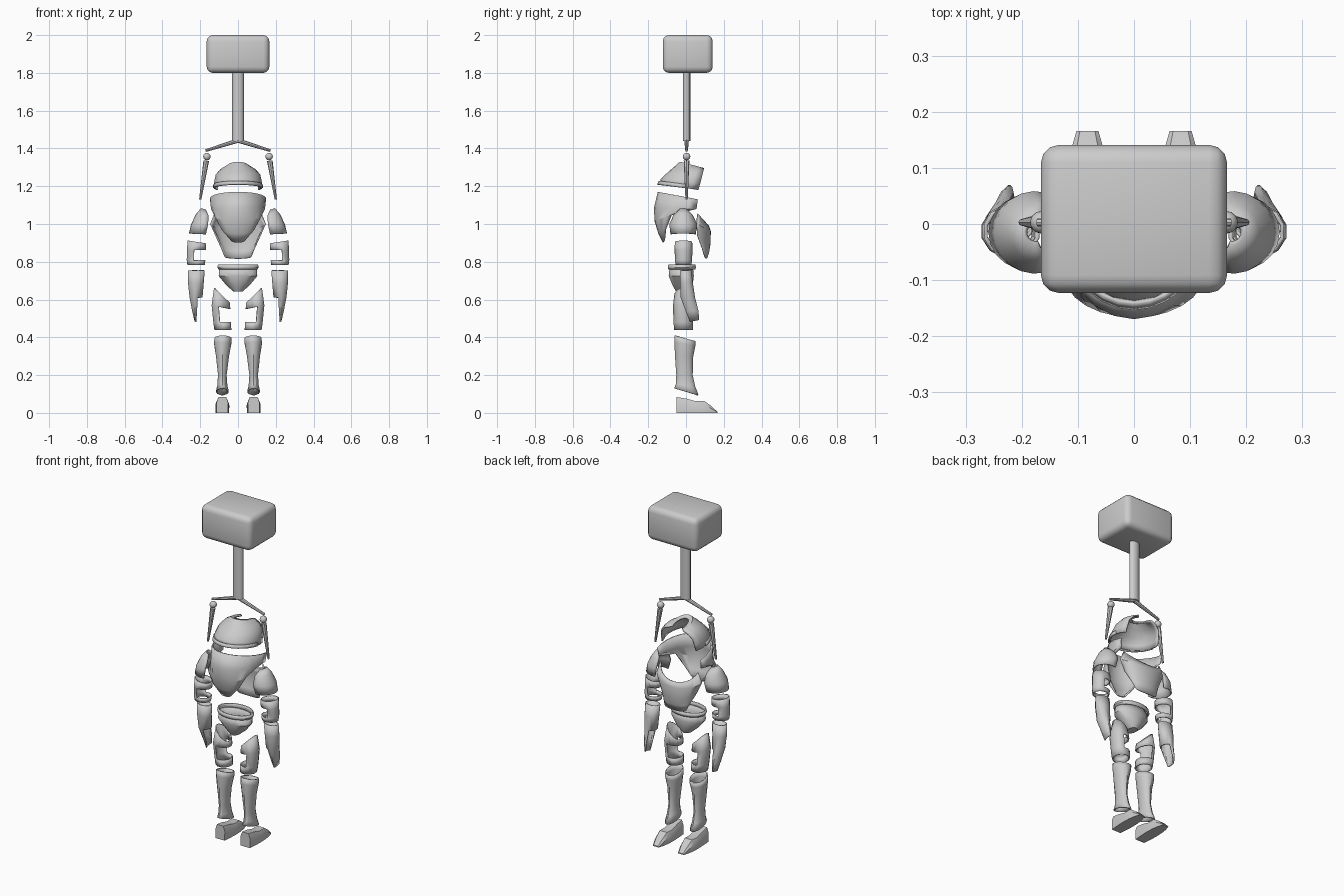
import bpy, bmesh
from math import sin, cos, pi, radians
from mathutils import Vector, Matrix


def finish(name, bm, thick=0.0, mirror=False, angle=32):
    bmesh.ops.recalc_face_normals(bm, faces=bm.faces)
    me = bpy.data.meshes.new(name)
    bm.to_mesh(me)
    bm.free()
    ob = bpy.data.objects.new(name, me)
    bpy.context.collection.objects.link(ob)
    if thick:
        m = ob.modifiers.new("thickness", 'SOLIDIFY')
        m.thickness, m.offset = thick, -0.6
    if mirror:
        m = ob.modifiers.new("mirror", 'MIRROR')
        m.use_mirror_merge = False
    bpy.ops.object.select_all(action='DESELECT')
    ob.select_set(True)
    bpy.context.view_layer.objects.active = ob
    bpy.ops.object.shade_smooth_by_angle(angle=radians(angle))
    return ob


def grid(rows, closed, skip=None, cap=(False, False)):
    """Skin rows of points; skip(row, segment) leaves an opening."""
    bm = bmesh.new()
    vs = [[bm.verts.new(p) for p in r] for r in rows]
    n = len(vs[0])
    for i in range(len(vs) - 1):
        for j in range(n if closed else n - 1):
            if skip and skip(i, j):
                continue
            k = (j + 1) % n
            bm.faces.new((vs[i][j], vs[i][k], vs[i + 1][k], vs[i + 1][j]))
    for use, r in zip(cap, (vs[0], vs[-1])):
        if use:
            bm.faces.new(r)
    return bm


def tube(name, rings, n=12, skip=None, thick=0.007, mirror=True, cap=(False, False)):
    """Rings: cx, cy, z, rx, ry, z-slope along x, z-slope along y."""
    rows = []
    for cx, cy, z, rx, ry, sx, sy in rings:
        row = []
        for j in range(n):
            a = 2 * pi * (j + 0.5) / n
            dx, dy = rx * cos(a), ry * sin(a)
            row.append((cx + dx, cy + dy, z + sx * dx + sy * dy))
        rows.append(row)
    return finish(name, grid(rows, True, skip, cap), thick, mirror)


def shell(name, rows, sweep, n=14, sideways=None, thick=0.008, skip=None):
    """Curved plates. Rows: half width, y at middle, y at ends, z middle, z ends."""
    t = radians(sweep)
    pts = []
    for w, y0, y1, z0, z1 in rows:
        row = []
        for j in range(n + 1):
            a = t * (2 * j / n - 1)
            f = (1 - cos(a)) / (1 - cos(t))
            x, y, z = w * sin(a), y0 + (y1 - y0) * f, z0 + (z1 - z0) * f
            row.append((x, y, z) if sideways is None else (y, x + sideways, z))
        pts.append(row)
    return finish(name, grid(pts, False, skip), thick, sideways is not None)


def rod(name, a, b, r1, r2, n=8, mirror=True):
    a, b = Vector(a), Vector(b)
    bm = bmesh.new()
    m = Matrix.Translation((a + b) / 2) @ (b - a).to_track_quat('Z', 'Y').to_matrix().to_4x4()
    bmesh.ops.create_cone(bm, cap_ends=True, segments=n, radius1=r1, radius2=r2,
                          depth=(b - a).length, matrix=m)
    return finish(name, bm, 0, mirror)


def inner(n, limit):
    """Segments of a tube that face the body's middle."""
    return lambda j: cos(2 * pi * (j + 1) / n) < limit


# stand: rounded block on top, pole, fork, ball joints and hangers
bm = bmesh.new()
bmesh.ops.create_cube(bm, size=1, matrix=Matrix.Translation((0, 0.009, 1.9))
                      @ Matrix.Diagonal((0.332, 0.264, 0.2, 1)))
bmesh.ops.bevel(bm, geom=bm.edges[:], offset=0.032, segments=3, profile=0.5, affect='EDGES')
finish("top_block", bm, angle=40)
pole = rod("pole", (0, 0.003, 1.44), (0, 0.003, 1.81), 0.031, 0.031, 12, False)
for v in pole.data.vertices:
    v.co.y = 0.003 + (v.co.y - 0.003) * 0.65
rod("fork_arm", (0, 0.003, 1.442), (0.172, 0.003, 1.388), 0.012, 0.007)
bm = bmesh.new()
bmesh.ops.create_uvsphere(bm, u_segments=14, v_segments=10, radius=0.02,
                          matrix=Matrix.Translation((0.165, 0.003, 1.357)))
finish("ball_joint", bm, 0, True, 60)
rod("hanger", (0.168, 0.003, 1.335), (0.2, 0.003, 1.13), 0.015, 0.006)

# helmet: hollow dome, open towards +y, with a rim and a brow band
shell("helmet", [(0.128, -0.138, 0.065, 1.215, 1.18),
                 (0.125, -0.132, 0.075, 1.238, 1.215),
                 (0.117, -0.096, 0.085, 1.272, 1.255),
                 (0.092, -0.06, 0.092, 1.303, 1.28),
                 (0.055, -0.032, 0.095, 1.328, 1.295),
                 (0.035, -0.005, 0.08, 1.32, 1.298)], 118)
shell("helmet_rim", [(0.132, -0.152, 0.0, 1.21, 1.19),
                     (0.129, -0.142, 0.0, 1.228, 1.21)], 88)

# torso: pointed shield at -y and tapering plate at +y
shell("torso_shield", [(0.148, -0.148, 0.062, 1.17, 1.13),
                       (0.142, -0.168, 0.056, 1.085, 1.08),
                       (0.124, -0.165, -0.075, 1.015, 1.05),
                       (0.085, -0.145, -0.105, 0.95, 0.975),
                       (0.035, -0.122, -0.112, 0.902, 0.915)], 100)
shell("torso_plate", [(0.125, 0.12, 0.062, 0.99, 1.055),
                      (0.148, 0.13, 0.058, 0.96, 1.0),
                      (0.118, 0.128, 0.06, 0.895, 0.935),
                      (0.088, 0.122, 0.085, 0.855, 0.87),
                      (0.07, 0.11, 0.1, 0.816, 0.825)], 82)

# arms: shoulder pad, upper arm with an inner window, forearm guard
shell("shoulder_pad", [(0.02, 0.195, 0.17, 1.083, 1.075),
                       (0.05, 0.222, 0.157, 1.05, 1.045),
                       (0.072, 0.247, 0.158, 0.998, 1.0),
                       (0.066, 0.258, 0.17, 0.95, 0.945)], 105, 12, -0.015)
arm_in = inner(12, 0.1)
tube("upper_arm", [(0.218, -0.013, 0.905, 0.05, 0.046, 0.15, 0),
                   (0.22, -0.013, 0.862, 0.05, 0.048, 0, 0),
                   (0.222, -0.013, 0.808, 0.05, 0.045, 0, 0),
                   (0.222, -0.013, 0.782, 0.046, 0.042, 0, 0)],
     12, lambda i, j: i == 1 and arm_in(j))
fore_in = inner(12, -0.4)
tube("forearm", [(0.22, -0.002, 0.755, 0.044, 0.03, 0, 0),
                 (0.223, 0.002, 0.69, 0.042, 0.034, 0, 0),
                 (0.222, 0.01, 0.61, 0.034, 0.038, 0, 0),
                 (0.222, 0.032, 0.54, 0.02, 0.034, 0, 0),
                 (0.222, 0.045, 0.487, 0.007, 0.024, 0, 0.2)],
     12, lambda i, j: i >= 2 and fore_in(j))

# hips: belt ring and bowl
tube("belt", [(0, -0.022, 0.785, 0.106, 0.071, 0, 0),
              (0, -0.022, 0.77, 0.109, 0.074, 0, 0),
              (0, -0.022, 0.76, 0.104, 0.071, 0, 0)], 20, mirror=False)
tube("hip_bowl", [(0, -0.025, 0.765, 0.1, 0.062, 0, 0),
                  (0, -0.025, 0.725, 0.102, 0.066, 0, 0),
                  (0, -0.018, 0.675, 0.06, 0.052, 0, 0),
                  (0, -0.018, 0.645, 0.025, 0.035, 0, 0)],
     20, mirror=False, cap=(False, True))

# legs: thigh with an inner window, flared shin, pointed foot
leg_in = inner(12, 0.1)
tube("thigh", [(0.085, -0.015, 0.622, 0.042, 0.046, 0.95, 0),
               (0.09, -0.015, 0.56, 0.05, 0.055, 0.2, 0),
               (0.084, -0.014, 0.48, 0.047, 0.052, 0, 0),
               (0.08, -0.014, 0.438, 0.045, 0.05, 0, 0)],
     12, lambda i, j: i == 1 and leg_in(j))
tube("shin", [(0.08, -0.005, 0.395, 0.045, 0.055, 0, -0.27),
              (0.081, -0.006, 0.365, 0.045, 0.054, 0, -0.2),
              (0.082, -0.01, 0.3, 0.034, 0.047, 0, 0),
              (0.083, -0.008, 0.2, 0.022, 0.042, 0, 0),
              (0.083, -0.002, 0.145, 0.026, 0.05, 0, -0.15),
              (0.083, 0.002, 0.112, 0.033, 0.063, 0, -0.28)], 14)
sections = []
for y, w, h in [(-0.05, 0.03, 0.084), (0.0, 0.034, 0.076), (0.05, 0.036, 0.062),
                (0.095, 0.034, 0.064), (0.13, 0.029, 0.04), (0.166, 0.019, 0.006)]:
    sections.append([(0.083 + w * sx, y, h * sz) for sx, sz in
                     [(-1, 0), (-1.03, 0.65), (-0.7, 1), (0.7, 1), (1.03, 0.65), (1, 0)]])
finish("foot", grid(sections, True, cap=(True, True)), 0, True)
